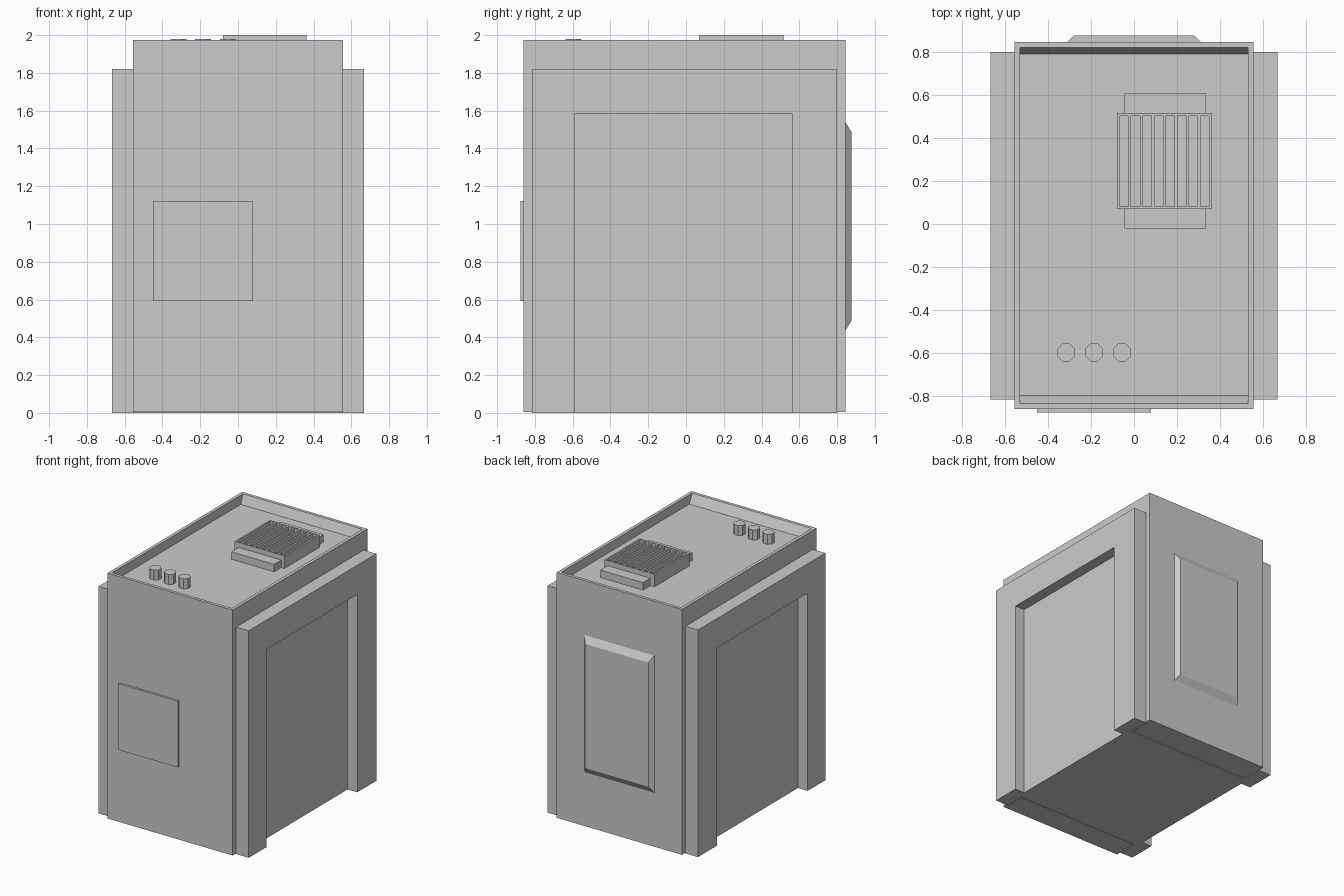
import bpy, bmesh, math

if "Cube" in bpy.data.objects:
    bpy.data.objects.remove(bpy.data.objects["Cube"])

GREY = (0.6, 0.6, 0.6, 1)
paint = bpy.data.materials.new("light_grey")
paint.use_nodes = True
paint.diffuse_color = GREY
paint.node_tree.nodes["Principled BSDF"].inputs["Base Color"].default_value = GREY


def finish(name, bm):
    bmesh.ops.recalc_face_normals(bm, faces=bm.faces)
    mesh = bpy.data.meshes.new(name)
    bm.to_mesh(mesh)
    bm.free()
    mesh.materials.append(paint)
    obj = bpy.data.objects.new(name, mesh)
    bpy.context.collection.objects.link(obj)
    return obj


def add_box(bm, x, y, z):
    """Add a box given its (low, high) range on each axis."""
    verts = bmesh.ops.create_cube(bm, size=1)["verts"]
    for v in verts:
        for axis, (low, high) in enumerate((x, y, z)):
            v.co[axis] = high if v.co[axis] > 0 else low
    return verts


def box(name, x, y, z):
    bm = bmesh.new()
    add_box(bm, x, y, z)
    return finish(name, bm)


FLOOR = 1.9

# Cabinet body with a sunken roof
bm = bmesh.new()
add_box(bm, (-0.555, 0.555), (-0.86, 0.845), (0.006, 1.973))
bm.normal_update()
roof = max(bm.faces, key=lambda f: f.calc_center_median().z)
bmesh.ops.inset_region(bm, faces=[roof], thickness=0.036)
rim_floor = bmesh.ops.extrude_face_region(bm, geom=[roof])["geom"]
for v in [g for g in rim_floor if isinstance(g, bmesh.types.BMVert)]:
    v.co.y = -0.797 if v.co.y < 0 else 0.79
    v.co.z = FLOOR
if roof.is_valid:
    bmesh.ops.delete(bm, geom=[roof], context="FACES_ONLY")
finish("cabinet_body", bm)

# Inner block that forms the recessed side panels
box("recessed_side_panels", (-0.58, 0.58), (-0.66, 0.63), (0, 1.65))

# Door-shaped frames on both sides, extruded from one arch outline
arch = [(-0.815, 0), (-0.815, 1.82), (0.8, 1.82), (0.8, 0),
        (0.56, 0), (0.56, 1.585), (-0.59, 1.585), (-0.59, 0)]
for side, name in ((1, "left_frame"), (-1, "right_frame")):
    bm = bmesh.new()
    face = bm.faces.new([bm.verts.new((side * 0.55, y, z)) for y, z in arch])
    out = bmesh.ops.extrude_face_region(bm, geom=[face])["geom"]
    for v in [g for g in out if isinstance(g, bmesh.types.BMVert)]:
        v.co.x = side * 0.666
    finish(name, bm)

# Front plate
box("front_plate", (-0.45, 0.08), (-0.877, -0.855), (0.592, 1.122))

# Back hatch with sloping edges
bm = bmesh.new()
for v in add_box(bm, (-0.315, 0.315), (0.84, 0.877), (0.43, 1.545)):
    if v.co.y > 0.86:
        v.co.x *= 0.28 / 0.315
        v.co.z += 0.06 if v.co.z < 1 else -0.06
finish("back_hatch", bm)

# Roof vent: duct running through a slatted housing
box("vent_duct", (-0.043, 0.335), (-0.02, 0.607), (FLOOR - 0.01, 1.96))
box("vent_housing", (-0.08, 0.363), (0.07, 0.515), (FLOOR - 0.01, 1.972))
bm = bmesh.new()
for i in range(9):
    x = -0.08 + i * 0.0537
    add_box(bm, (x, x + 0.0134), (0.07, 0.515), (1.965, 2.0))
for y in (0.07, 0.503):
    add_box(bm, (-0.08, 0.363), (y, y + 0.012), (1.965, 2.0))
finish("vent_slats", bm)

# Three stubby roof pipes
for i in range(3):
    bpy.ops.mesh.primitive_cylinder_add(
        vertices=8, radius=0.045, depth=0.09,
        location=(-0.315 + i * 0.13, -0.597, 1.935), rotation=(0, 0, math.pi / 8))
    pipe = bpy.context.object
    pipe.name = f"roof_pipe_{i + 1}"
    pipe.data.materials.append(paint)
